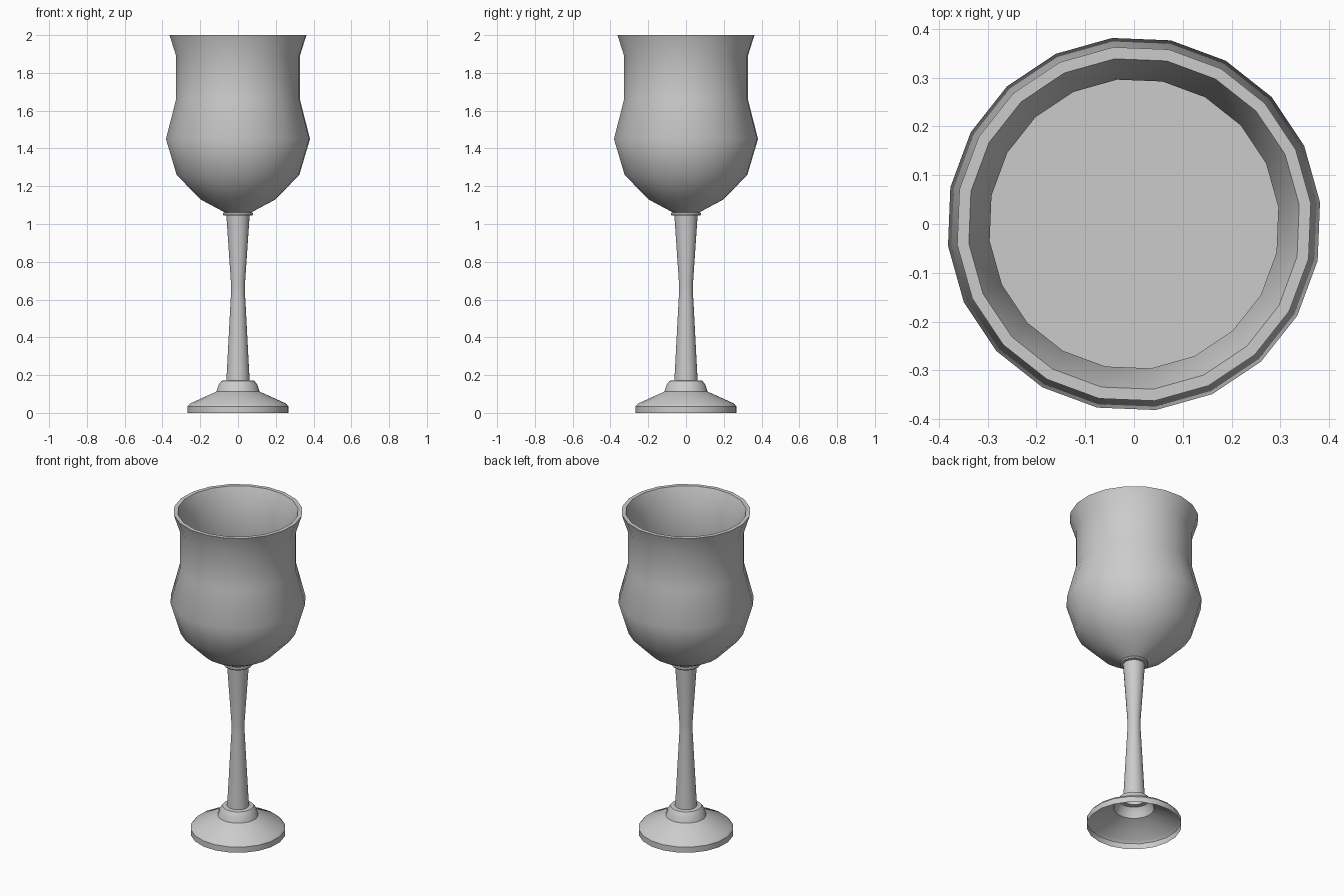
import bpy, bmesh, math

if "Cube" in bpy.data.objects:
    bpy.data.objects.remove(bpy.data.objects["Cube"])

SIDES = 20
PHASE = math.radians(6.7)


def lathe(name, profile, cap_end=False):
    """Revolve (radius, height) points into an open 20-sided shell."""
    bm = bmesh.new()
    rings = []
    for r, z in profile:
        rings.append([bm.verts.new((r * math.cos(PHASE + i * math.tau / SIDES),
                                    r * math.sin(PHASE + i * math.tau / SIDES), z))
                      for i in range(SIDES)])
    for low, high in zip(rings, rings[1:]):
        for i in range(SIDES):
            j = (i + 1) % SIDES
            bm.faces.new((low[i], low[j], high[j], high[i]))
    if cap_end:
        bm.faces.new(rings[-1])
    mesh = bpy.data.meshes.new(name)
    bm.to_mesh(mesh)
    bm.free()
    obj = bpy.data.objects.new(name, mesh)
    bpy.context.collection.objects.link(obj)
    bpy.ops.object.select_all(action='DESELECT')
    obj.select_set(True)
    bpy.context.view_layer.objects.active = obj
    bpy.ops.object.shade_smooth_by_angle(angle=math.radians(35))
    return obj


# Hollow foot, open underneath, with a rounded step below the stem
lathe("foot", [(0.268, 0), (0.268, 0.035), (0.255, 0.05), (0.115, 0.113),
               (0.103, 0.15), (0.088, 0.17), (0.062, 0.172)])

# Waisted stem with a thin collar under the bowl
lathe("stem", [(0.062, 0.172), (0.037, 0.64), (0.037, 0.68), (0.062, 1.045),
               (0.078, 1.046), (0.081, 1.053), (0.078, 1.06), (0.07, 1.061)])

# Bowl: outer wall, rim, then inner wall down to the flat inside surface
lathe("bowl", [(0.07, 1.061), (0.2, 1.13), (0.327, 1.26), (0.384, 1.45),
               (0.33, 1.66), (0.33, 1.89), (0.365, 2.0),
               (0.341, 2.0), (0.298, 1.89), (0.298, 1.66), (0.352, 1.45)],
      cap_end=True)
